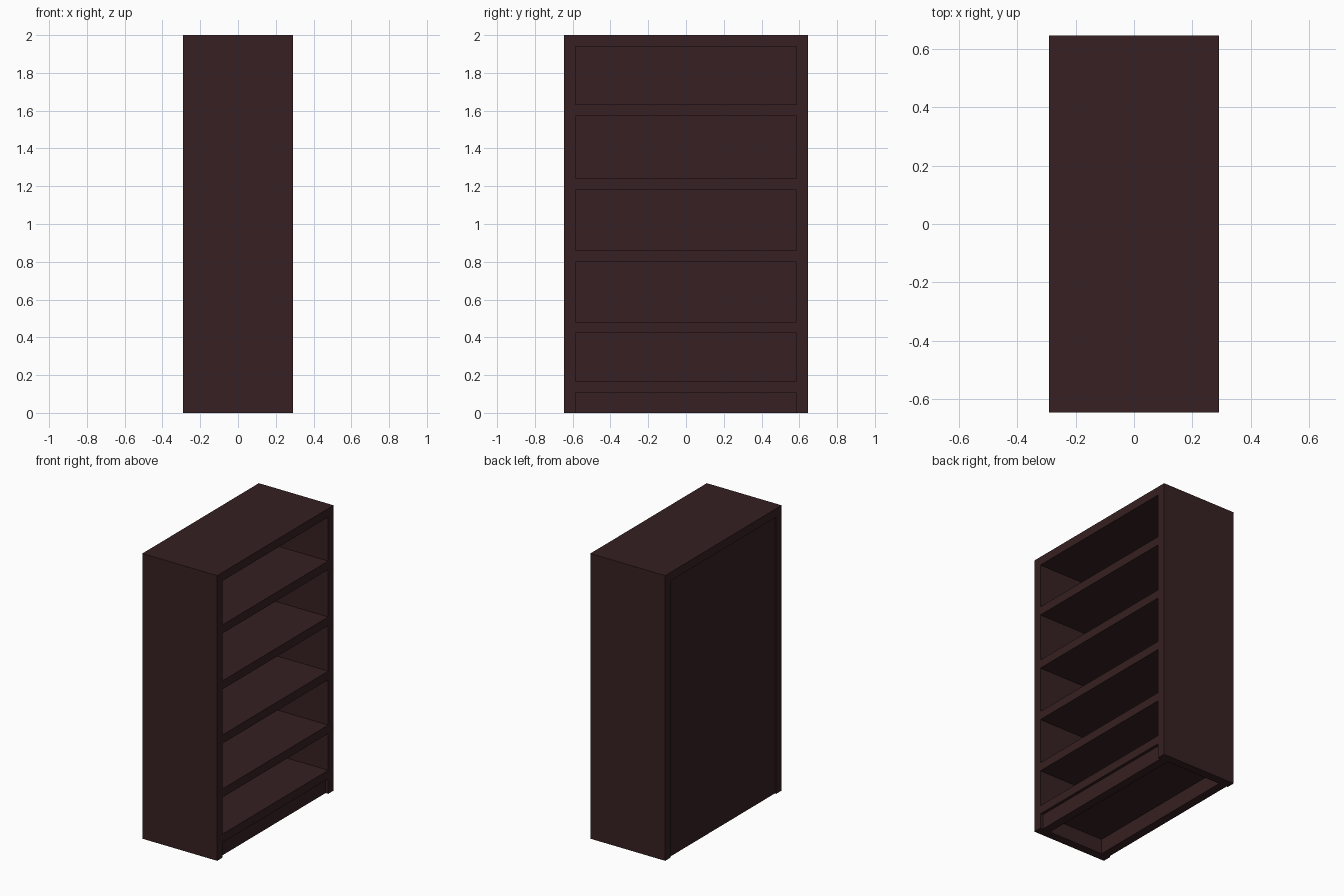
import bpy

if "Cube" in bpy.data.objects:
    bpy.data.objects.remove(bpy.data.objects["Cube"])

wood = bpy.data.materials.new("dark_wood")
wood.diffuse_color = (0.037, 0.0145, 0.016, 1)
wood.use_nodes = True
wood.node_tree.nodes["Principled BSDF"].inputs["Base Color"].default_value = wood.diffuse_color


def board(name, x0, x1, y0, y1, z0, z1):
    """Flat board given by its extents on each axis."""
    bpy.ops.mesh.primitive_cube_add(
        size=1, location=((x0 + x1) / 2, (y0 + y1) / 2, (z0 + z1) / 2))
    ob = bpy.context.object
    ob.name = name
    ob.scale = (x1 - x0, y1 - y0, z1 - z0)
    bpy.ops.object.transform_apply(location=False, rotation=False, scale=True)
    ob.data.materials.append(wood)
    return ob


D, W, H, T = 0.29, 0.645, 2.0, 0.06   # half depth, half width, height, board thickness
IN = W - T                            # inner half width
BACK_OUT, BACK_IN = -D + 0.01, -D + 0.07

# Upright sides
board("left_side", -D, D, -W, -IN, 0, H - T)
board("right_side", -D, D, IN, W, 0, H - T)

# Top board
board("top", -D, D, -W, W, H - T, H)

# Back panel, slightly inset between the sides
board("back_panel", BACK_OUT, BACK_IN, -IN, IN, 0, H - T)

# Shelves, flush with the open front on +x
for i, z in enumerate((0.105, 0.422, 0.80, 1.18, 1.572)):
    board(f"shelf_{i + 1}", BACK_IN, D, -IN, IN, z, z + T)

# Recessed kick board under the lowest shelf
board("kick_board", D - 0.08, D - 0.02, -IN, IN, 0, 0.105)
